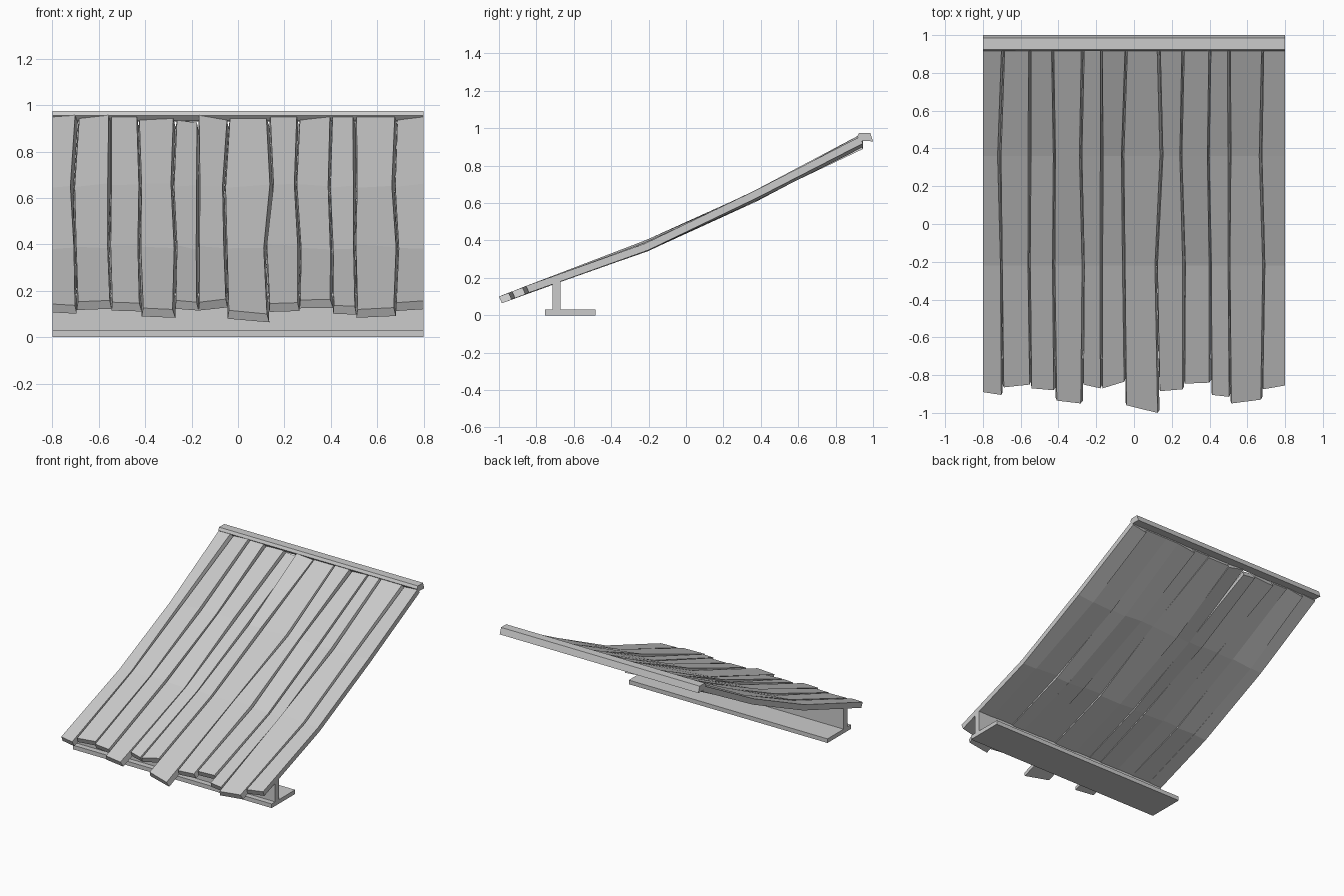
import bpy
import bmesh
import random
from mathutils import Vector

random.seed(4)

default_cube = bpy.data.objects.get("Cube")
if default_cube:
    bpy.data.objects.remove(default_cube)

grey = bpy.data.materials.new("plain grey")
grey.use_nodes = True
grey_colour = (0.6, 0.6, 0.6, 1)
grey.diffuse_color = grey_colour
grey.node_tree.nodes["Principled BSDF"].inputs["Base Color"].default_value = grey_colour

HALF_WIDTH = 0.8


def loft(name, sections):
    """Skin a row of matching closed sections and cap both ends."""
    mesh = bpy.data.meshes.new(name)
    bm = bmesh.new()
    rings = [[bm.verts.new(point) for point in section] for section in sections]
    count = len(rings[0])
    for near, far in zip(rings, rings[1:]):
        for i in range(count):
            j = (i + 1) % count
            bm.faces.new((near[i], near[j], far[j], far[i]))
    bm.faces.new(rings[0])
    bm.faces.new(rings[-1])
    bmesh.ops.recalc_face_normals(bm, faces=bm.faces)
    bm.to_mesh(mesh)
    bm.free()
    mesh.materials.append(grey)
    part = bpy.data.objects.new(name, mesh)
    bpy.context.collection.objects.link(part)
    return part


def rail(name, profile):
    """Run a side profile (y, z) across the whole width."""
    return loft(name, [[(x, y, z) for y, z in profile] for x in (-HALF_WIDTH, HALF_WIDTH)])


def box_profile(y0, y1, z0, z1):
    return [(y0, z0), (y1, z0), (y1, z1), (y0, z1)]


# Ridge beam, foot plate and upright support
rail("ridge_beam", [(0.915, 0.955), (0.925, 0.975), (0.985, 0.975), (1.0, 0.93), (0.935, 0.932)])
rail("foot_plate", box_profile(-0.755, -0.485, 0, 0.03))
rail("support_web", box_profile(-0.715, -0.67, 0.025, 0.19))

# Seams between planks, at the eave, the two bends and the ridge
seams = [
    [-HALF_WIDTH] * 4,
    (-0.695, -0.7, -0.71, -0.69),
    (-0.545, -0.555, -0.55, -0.55),
    (-0.415, -0.425, -0.42, -0.43),
    (-0.27, -0.265, -0.28, -0.27),
    [-0.17] * 4,
    (-0.045, -0.05, -0.06, -0.04),
    (0.135, 0.12, 0.15, 0.135),
    (0.265, 0.27, 0.25, 0.26),
    (0.41, 0.405, 0.395, 0.405),
    (0.51, 0.505, 0.51, 0.505),
    (0.68, 0.69, 0.675, 0.685),
    [HALF_WIDTH] * 4,
]

# Eave end of each plank: y of its left-hand and right-hand corner
eaves = [
    (-0.89, -0.905), (-0.865, -0.85), (-0.87, -0.88), (-0.935, -0.95),
    (-0.85, -0.87), (-0.87, -0.835), (-0.96, -1.0), (-0.885, -0.875),
    (-0.845, -0.84), (-0.905, -0.915), (-0.95, -0.93), (-0.875, -0.855),
]

# Height of each plank's corners at the ridge, in hundredths
ridge_lift = [
    (0, 1), (-1, 1), (0, 0), (-2, -1), (-2, -3), (1, -2),
    (-1, -1), (0, 0), (-2, 0), (0, 0), (0, 0), (-2, 0),
]

BENDS = (-0.22, 0.36, 0.93)
BEND_HEIGHTS = (0.39, 0.655, 0.955)
UNDERSIDE = Vector((0, 0.016, -0.036))


def eave_height(y):
    return 0.155 + (y + 0.86) * 0.39


def plank(index):
    lifts = ridge_lift[index]
    sections = []
    for k in range(4):
        left, right = seams[index][k], seams[index + 1][k]
        top = []
        for side, x in enumerate((left, right)):
            if k == 0:
                y = eaves[index][side]
                z = eave_height(y)
            else:
                y = BENDS[k - 1]
                z = BEND_HEIGHTS[k - 1]
                if k == 3:
                    z += lifts[side] / 100
                else:
                    z += random.uniform(-0.012, 0.01)
            top.append(Vector((x, y, z)))
        low_left, low_right = (corner + UNDERSIDE for corner in top)
        # Top edges are narrower than the underside, leaving open grooves
        if index > 0:
            top[0].x += random.uniform(0.002, 0.007)
        if index < len(eaves) - 1:
            top[1].x -= random.uniform(0.006, 0.013)
        sections.append([top[0], top[1], low_right, low_left])
    return loft(f"roof_plank_{index + 1}", sections)


# Roof planks
for index in range(len(eaves)):
    plank(index)
